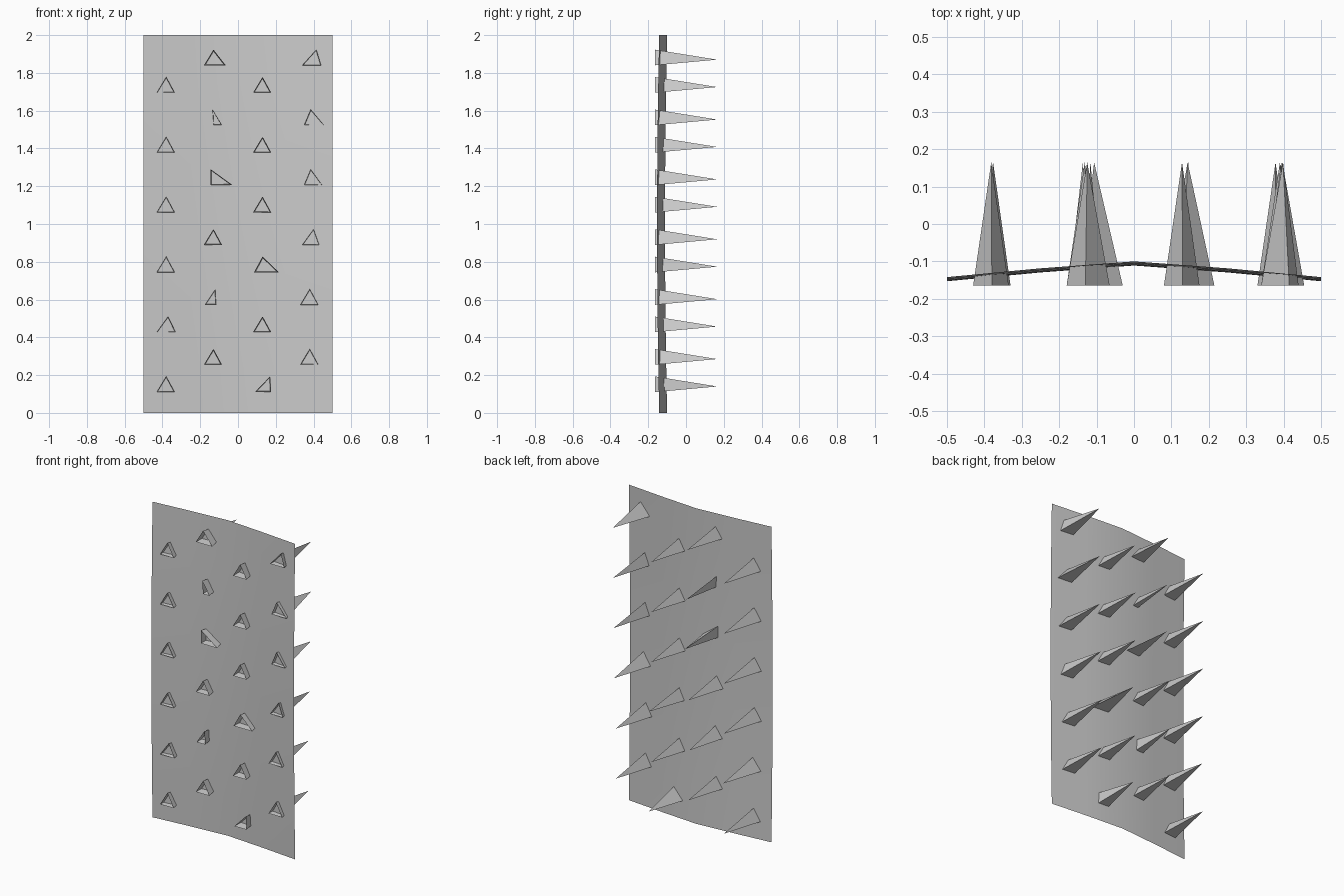
import bpy, bmesh

cube = bpy.data.objects.get("Cube")
if cube:
    bpy.data.objects.remove(cube, do_unlink=True)

# one plain grey for everything
grey = bpy.data.materials.new("plain_grey")
grey.use_nodes = True
colour = (0.6, 0.6, 0.6, 1.0)
grey.diffuse_color = colour
grey.node_tree.nodes["Principled BSDF"].inputs["Base Color"].default_value = colour


def add_object(name, bm, smooth=False):
    mesh = bpy.data.meshes.new(name)
    for face in bm.faces:
        face.smooth = smooth
    bm.to_mesh(mesh)
    bm.free()
    mesh.materials.append(grey)
    obj = bpy.data.objects.new(name, mesh)
    bpy.context.collection.objects.link(obj)
    return obj


# thin sheet, creased along its middle and bowed a little along its height
bm = bmesh.new()
bmesh.ops.create_grid(bm, x_segments=4, y_segments=8, size=1)
for v in bm.verts:
    u, w = v.co.x, v.co.y
    v.co = (u / 2, -0.1 - 0.032 * abs(u) - 0.01 * u * u - 0.011 * (1 - w * w), w + 1)
bmesh.ops.recalc_face_normals(bm, faces=bm.faces)
add_object("curved_sheet", bm, smooth=True)

# hollow three-sided spikes, open at the front and pushed through the sheet
FRONT, TIP = -0.165, 0.165
STEP = 0.317
COLUMNS = [(-0.38, 0.14), (-0.13, 0.285), (0.13, 0.14), (0.38, 0.285)]
REGULAR = (-0.05, 0.0, 0.045)
# uneven spikes: (column, row) -> left, ridge and right corner offsets
UNEVEN = {
    (0, 1): (-0.05, 0.01, 0.05),
    (1, 1): (-0.045, 0.01, 0.015),
    (1, 3): (-0.015, -0.015, 0.1),
    (1, 4): (0.0, -0.005, 0.045),
    (1, 5): (-0.05, 0.0, 0.065),
    (2, 0): (-0.04, 0.04, 0.045),
    (2, 2): (-0.045, 0.0, 0.085),
    (3, 2): (-0.04, 0.02, 0.05),
    (3, 3): (-0.03, 0.005, 0.065),
    (3, 4): (-0.03, 0.005, 0.075),
    (3, 5): (-0.04, 0.035, 0.06),
}


def add_spike(column, row):
    x, z = COLUMNS[column]
    z += row * STEP
    left, ridge, right = UNEVEN.get((column, row), REGULAR)
    bm = bmesh.new()
    base = [bm.verts.new((x + left, FRONT, z - 0.03)),
            bm.verts.new((x + right, FRONT, z - 0.03)),
            bm.verts.new((x + ridge, FRONT, z + 0.053))]
    tip = bm.verts.new((x + (left + ridge + right) / 3, TIP, z))
    for i in range(3):
        bm.faces.new((base[(i + 1) % 3], base[i], tip))
    add_object(f"spike_column_{column + 1}_row_{row + 1}", bm)


for column in range(4):
    for row in range(6):
        add_spike(column, row)
